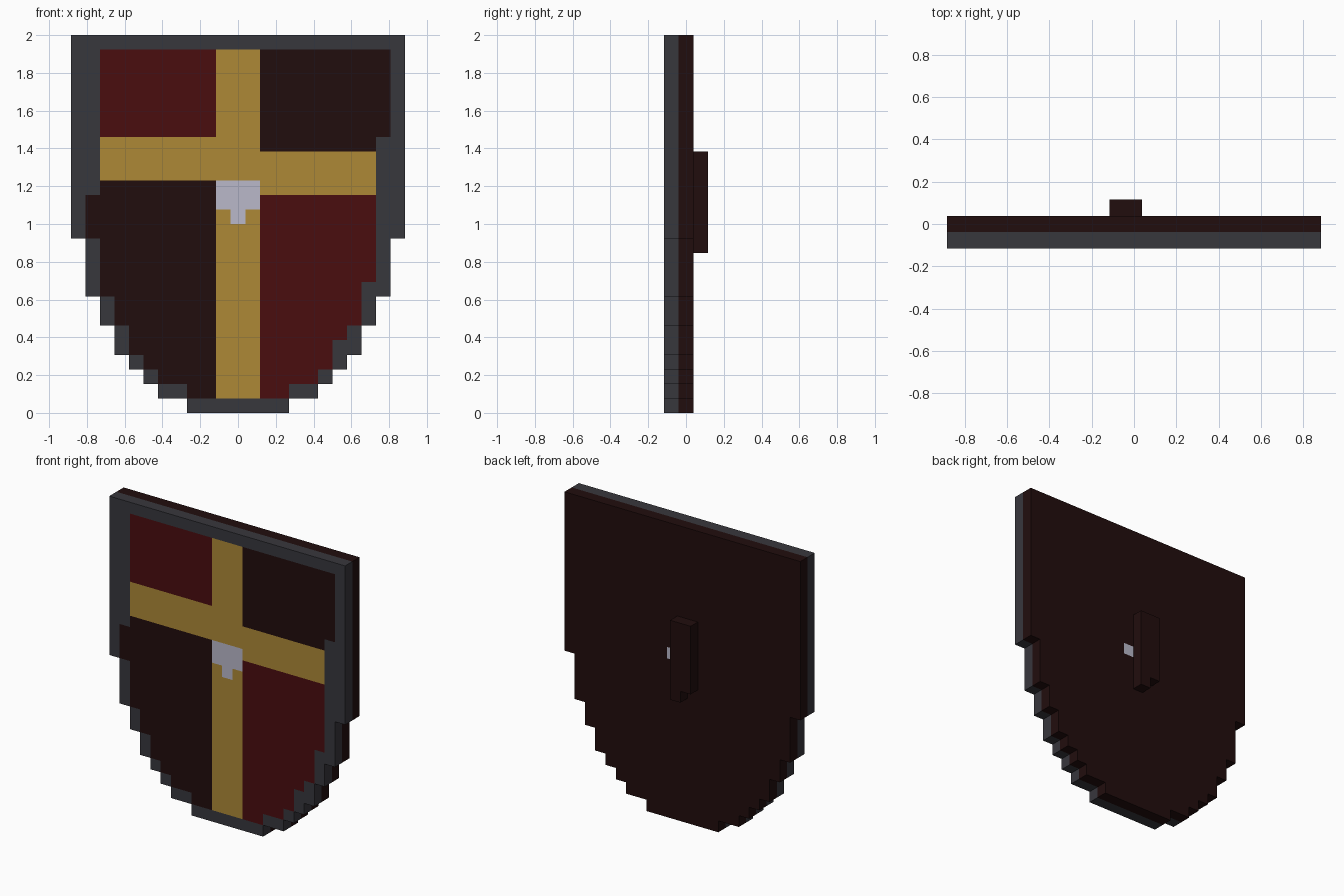
import bpy, bmesh, math
from mathutils import Vector

if "Cube" in bpy.data.objects:
    bpy.data.objects.remove(bpy.data.objects["Cube"])

U = 2 / 13 / 2                      # one block: 26 blocks make the height of 2

def make_mat(name, rgb):
    m = bpy.data.materials.new(name)
    m.diffuse_color = (*rgb, 1)
    m.use_nodes = True
    m.node_tree.nodes["Principled BSDF"].inputs["Base Color"].default_value = m.diffuse_color
    return m

MATS = {
    "iron": make_mat("iron grey", (0.039, 0.038, 0.046)),
    "red": make_mat("deep red", (0.067, 0.004, 0.0048)),
    "dark": make_mat("dark maroon", (0.0155, 0.004, 0.004)),
    "gold": make_mat("gold", (0.418, 0.25, 0.037)),
    "silver": make_mat("pale silver", (0.49, 0.483, 0.585)),
}

# Stepped outlines: (first row, last column) from the bottom up
OUTLINE = [(0, 3), (1, 5), (2, 6), (3, 7), (4, 8), (6, 9), (8, 10), (12, 11)]
FIELD_LEFT = [(1, 3), (2, 5), (3, 6), (4, 7), (6, 8), (8, 9), (12, 10), (15, 9)]
FIELD_RIGHT = [(1, 3), (2, 5), (3, 6), (5, 7), (6, 8), (9, 9), (19, 10)]

def reach(table, row):
    return max((s for s in table if s[0] <= row), default=(0, -1))[1]

def front_colour(c, r):
    """Rim, quartered field, cross and emblem."""
    field = FIELD_LEFT if c < 0 else FIELD_RIGHT
    if r in (0, 25) or abs(c) > reach(field, r):
        return "iron"
    if (r in (14, 15) and abs(c) <= 1) or (r == 13 and c == 0):
        return "silver"
    bar = 16 if c < 0 else 15                    # the right arm sits one block lower
    if abs(c) <= 1 or bar <= r < bar + 3:
        return "gold"
    return "red" if (c < 0) == (r > bar) else "dark"

# Blocks of each part: (column, layer, row) -> colour
shape = [(c, r) for r in range(26)
         for c in range(-reach(OUTLINE, r), reach(OUTLINE, r) + 1)]
front = {(c, -1, r): front_colour(c, r) for c, r in shape}
back = {(c, 0, r): "silver" if (c, r) == (1, 14) else "dark" for c, r in shape}
grip = {(c, 1, r): "dark" for c in (-1, 0) for r in range(11, 18) if (c, r) != (-1, 11)}
solid = {**front, **back, **grip}

def build(name, cells):
    """Skin the outer sides of the blocks, then merge flat areas of one colour."""
    names = sorted(set(cells.values()))
    bm = bmesh.new()
    for cell, colour in cells.items():
        centre = Vector(cell) + Vector((0, 0, 0.5))
        for axis in range(3):
            for sign in (-1, 1):
                n = Vector((0, 0, 0))
                n[axis] = sign
                if tuple(int(a + b) for a, b in zip(cell, n)) in solid:
                    continue
                a = Vector((0, 0, 0))
                a[(axis + 1) % 3] = 0.5
                b = n.cross(a)
                corners = (a + b, b - a, -a - b, a - b)
                f = bm.faces.new([bm.verts.new((centre + n / 2 + k) * U) for k in corners])
                f.material_index = names.index(colour)
    bmesh.ops.remove_doubles(bm, verts=bm.verts, dist=U / 100)
    bmesh.ops.dissolve_limit(bm, angle_limit=math.radians(1), verts=bm.verts,
                             edges=bm.edges, delimit={'MATERIAL'})
    bmesh.ops.triangulate(bm, faces=[f for f in bm.faces if len(f.verts) > 4])
    me = bpy.data.meshes.new(name)
    bm.to_mesh(me)
    bm.free()
    for n in names:
        me.materials.append(MATS[n])
    ob = bpy.data.objects.new(name, me)
    bpy.context.collection.objects.link(ob)

build("front_plate", front)
build("back_board", back)
build("hand_grip", grip)
